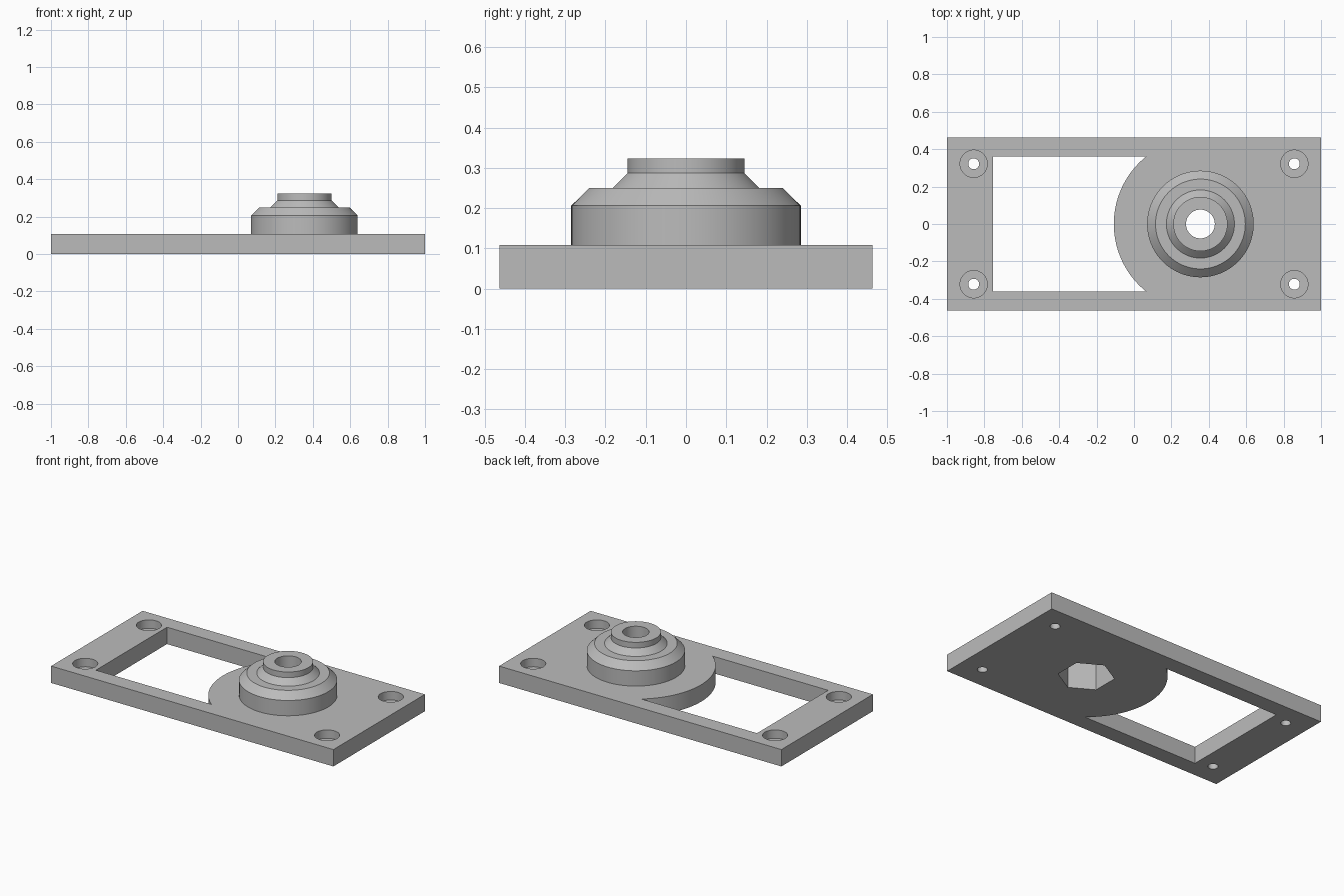
import bpy, bmesh, math

old = bpy.data.objects.get("Cube")
if old:
    bpy.data.objects.remove(old, do_unlink=True)

grey = bpy.data.materials.new("Grey")
grey.use_nodes = True
colour = (0.5, 0.5, 0.5, 1)
grey.diffuse_color = colour
grey.node_tree.nodes["Principled BSDF"].inputs["Base Color"].default_value = colour

LENGTH, WIDTH, THICK = 2.0, 0.926, 0.108
BOSS_X = 0.355


def make(name, bm):
    bmesh.ops.recalc_face_normals(bm, faces=bm.faces)
    mesh = bpy.data.meshes.new(name)
    bm.to_mesh(mesh)
    bm.free()
    mesh.materials.append(grey)
    obj = bpy.data.objects.new(name, mesh)
    bpy.context.collection.objects.link(obj)
    return obj


def prism(name, outline, z0, z1):
    """Extrude a flat outline between two heights."""
    bm = bmesh.new()
    face = bm.faces.new([bm.verts.new((x, y, z0)) for x, y in outline])
    out = bmesh.ops.extrude_face_region(bm, geom=[face])["geom"]
    moved = [v for v in out if isinstance(v, bmesh.types.BMVert)]
    bmesh.ops.translate(bm, verts=moved, vec=(0, 0, z1 - z0))
    return make(name, bm)


def circle(x, y, r, n=48, start=0.0):
    return [(x + r * math.cos(start + math.tau * i / n),
             y + r * math.sin(start + math.tau * i / n)) for i in range(n)]


def lathe(name, profile, x, n=96):
    """Solid of revolution from (radius, height) pairs, capped at both ends."""
    bm = bmesh.new()
    rings = [[bm.verts.new((px, py, z)) for px, py in circle(x, 0, r, n)]
             for r, z in profile]
    for low, high in zip(rings, rings[1:]):
        for i in range(n):
            j = (i + 1) % n
            bm.faces.new((low[i], low[j], high[j], high[i]))
    bm.faces.new(rings[0])
    bm.faces.new(rings[-1])
    return make(name, bm)


def combine(target, tool, operation="DIFFERENCE"):
    """Apply a boolean and discard the tool."""
    tool.hide_render = True
    mod = target.modifiers.new("boolean", "BOOLEAN")
    mod.operation = operation
    mod.solver = "EXACT"
    mod.object = tool
    bpy.context.view_layer.objects.active = target
    bpy.ops.object.modifier_apply(modifier=mod.name)
    bpy.data.objects.remove(tool, do_unlink=True)


# Flat rectangular plate
hx, hy = LENGTH / 2, WIDTH / 2
plate = prism("mounting_plate", [(-hx, -hy), (hx, -hy), (hx, hy), (-hx, hy)], 0, THICK)

# Window with one side curved around the boss
win_y, arc_r = 0.36, 0.463
half = math.asin(win_y / arc_r)
steps = 40
window = [(-0.755, win_y), (-0.755, -win_y)]
for i in range(steps + 1):
    a = math.pi + half - 2 * half * i / steps
    window.append((BOSS_X + arc_r * math.cos(a), arc_r * math.sin(a)))
combine(plate, prism("window_cutter", window, -0.1, 0.3))

# Stepped round boss
boss = lathe("stepped_boss", [(0.285, 0.05), (0.285, 0.206), (0.24, 0.25), (0.182, 0.25),
                              (0.145, 0.287), (0.145, 0.323)], BOSS_X)
combine(plate, boss, "UNION")

# Hexagonal nut pocket underneath and round bore through the top
combine(plate, prism("hex_cutter", circle(BOSS_X, 0, 0.163, 6, math.pi / 2), -0.1, 0.215))
combine(plate, prism("bore_cutter", circle(BOSS_X, 0, 0.077, 64), -0.1, 0.5))

# Counterbored screw holes in the corners
for sx in (-1, 1):
    for sy in (-1, 1):
        x, y = sx * 0.857, sy * 0.322
        combine(plate, prism("head_cutter", circle(x, y, 0.073), THICK / 2, 0.2))
        combine(plate, prism("screw_cutter", circle(x, y, 0.029), -0.1, 0.2))

# Smooth round walls, sharp edges
bpy.ops.object.select_all(action="DESELECT")
plate.select_set(True)
bpy.context.view_layer.objects.active = plate
bpy.ops.object.shade_smooth_by_angle(angle=math.radians(30))
